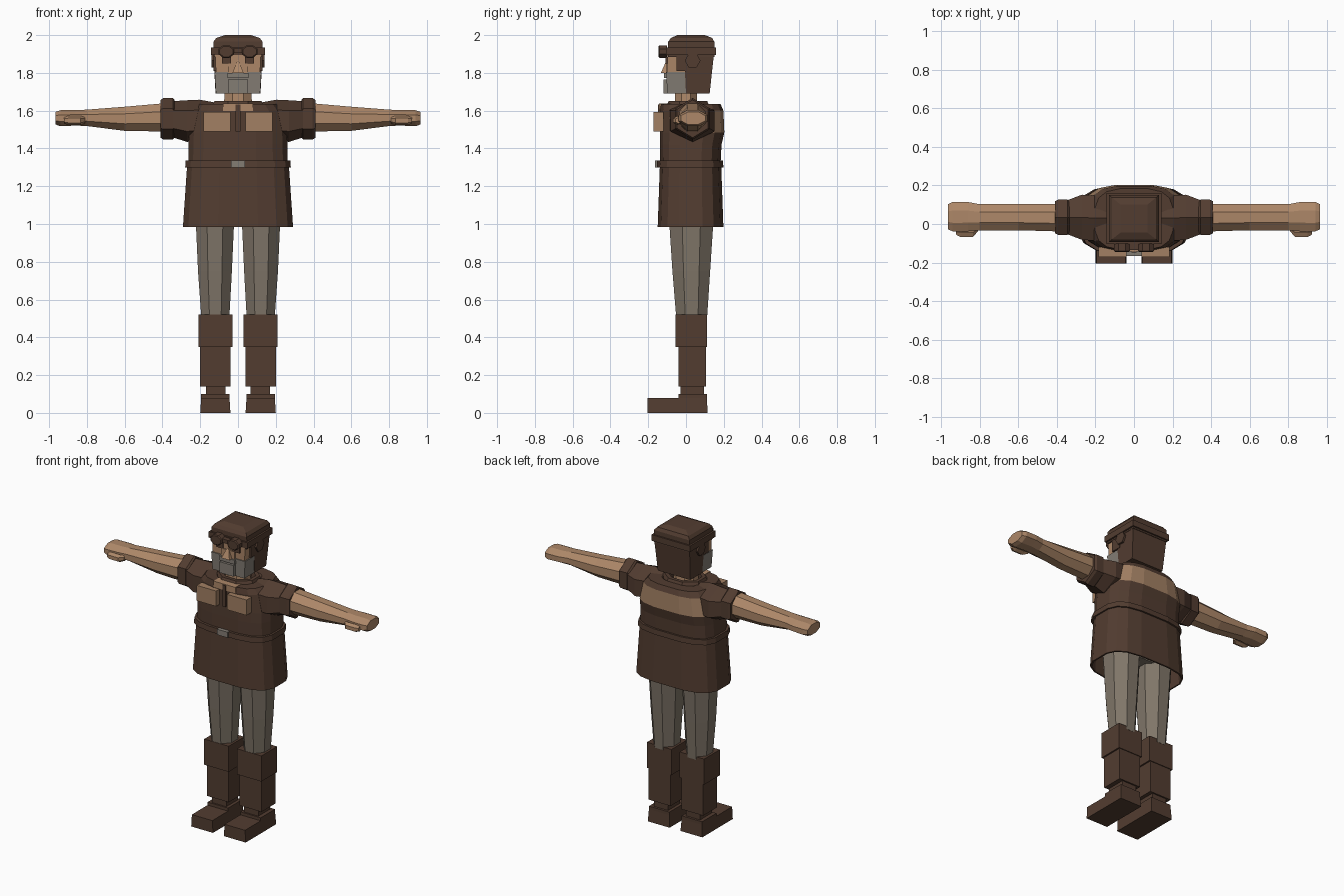
import bpy, bmesh, math
from mathutils import Vector

if "Cube" in bpy.data.objects:
    bpy.data.objects.remove(bpy.data.objects["Cube"], do_unlink=True)


def material(name, rgb):
    m = bpy.data.materials.new(name)
    m.use_nodes = True
    m.diffuse_color = (*rgb, 1)
    m.node_tree.nodes["Principled BSDF"].inputs["Base Color"].default_value = (*rgb, 1)
    return m


brown = material("leather brown", (0.085, 0.046, 0.03))
skin = material("skin", (0.42, 0.245, 0.14))
tan = material("tan cloth", (0.36, 0.215, 0.125))
grey = material("trouser grey", (0.215, 0.18, 0.14))
silver = material("beard grey", (0.23, 0.205, 0.175))


def finish(name, bm, mats, pair=False):
    """Turn a bmesh into a flat-shaded object, mirrored across x if it is one of a pair."""
    bmesh.ops.recalc_face_normals(bm, faces=bm.faces)
    me = bpy.data.meshes.new(name)
    bm.to_mesh(me)
    bm.free()
    for m in mats:
        me.materials.append(m)
    ob = bpy.data.objects.new(name, me)
    bpy.context.collection.objects.link(ob)
    if pair:
        ob.modifiers.new("Mirror", 'MIRROR')
    return ob


def ring(centre, ru, rv, sides, axis='Z', power=2.0, turn=0.5):
    """Superellipse ring of points around an axis."""
    pts = []
    for i in range(sides):
        a = 2 * math.pi * (i + turn) / sides
        c, s = math.cos(a), math.sin(a)
        u = math.copysign(abs(c) ** (2 / power), c) * ru
        v = math.copysign(abs(s) ** (2 / power), s) * rv
        off = {'Z': (u, v, 0), 'X': (0, u, v), 'Y': (u, 0, v)}[axis]
        pts.append(Vector(centre) + Vector(off))
    return pts


def rect(x0, x1, y0, y1, z):
    return [Vector(p) for p in ((x0, y0, z), (x1, y0, z), (x1, y1, z), (x0, y1, z))]


def loft(name, rings, mat, pair=False, caps=(True, True), rule=None, mats=None):
    bm = bmesh.new()
    rows = [[bm.verts.new(p) for p in r] for r in rings]
    n = len(rows[0])
    for a, b in zip(rows, rows[1:]):
        for i in range(n):
            bm.faces.new((a[i], a[(i + 1) % n], b[(i + 1) % n], b[i]))
    for row, cap in ((rows[0], caps[0]), (rows[-1], caps[1])):
        if cap:
            bm.faces.new(row)
    if rule:
        bmesh.ops.recalc_face_normals(bm, faces=bm.faces)
        bm.normal_update()
        for f in bm.faces:
            f.material_index = rule(f)
    return finish(name, bm, mats or [mat], pair)


def box(name, x0, x1, y0, y1, z0, z1, mat, pair=False):
    return loft(name, [rect(x0, x1, y0, y1, z0), rect(x0, x1, y0, y1, z1)], mat, pair)


# Boots
loft("foot", [rect(.04, .2, -.205, .115, 0), rect(.045, .195, -.205, .11, .08)], brown, True)
box("boot_heel", .045, .195, -.04, .11, .05, .1, brown, True)
box("boot_ankle", .065, .17, -.03, .095, .09, .15, brown, True)
box("boot_shaft", .04, .2, -.04, .105, .14, .36, brown, True)
box("boot_cuff", .03, .21, -.055, .11, .35, .52, brown, True)

# Trousers
loft("leg", [ring((.12, .03, .5), .08, .088, 8), ring((.122, .028, .75), .097, .108, 8),
             ring((.122, .028, 1.06), .112, .13, 8)], grey, True)
box("pelvis", -.17, .17, -.07, .12, 1.03, 1.15, grey)


# Tunic body
def body(z, rx, y0, y1, power=3.2):
    return ring((0, (y0 + y1) / 2, z), rx, (y1 - y0) / 2, 16, power=power)


skirt = loft("tunic_skirt", [body(.985, .295, -.152, .2), body(1.32, .272, -.14, .188)],
             brown, caps=(False, True))
thick = skirt.modifiers.new("Thickness", 'SOLIDIFY')
thick.thickness = .01
thick.offset = -1


def yoke(f):
    z = f.calc_center_median().z
    return 1 if 1.49 < z < 1.6 and f.normal.y > .3 else 0


loft("tunic_torso", [body(1.3, .267, -.138, .184), body(1.42, .265, -.14, .19),
                     body(1.485, .262, -.14, .205), body(1.6, .235, -.14, .2),
                     body(1.635, .205, -.135, .185), body(1.635, .13, -.09, .12),
                     body(1.61, .11, -.08, .1)],
     brown, rule=yoke, mats=[brown, tan])
loft("belt", [body(1.3, .283, -.157, .2), body(1.335, .28, -.155, .198)], brown)
box("belt_buckle", -.038, .038, -.165, -.14, 1.3, 1.337, silver)
box("chest_pocket", .04, .183, -.172, -.12, 1.49, 1.592, tan, True)

# Throat and collar
loft("neck", [ring((0, 0, 1.56), .085, .07, 8), ring((0, 0, 1.72), .075, .06, 8)], skin)
box("throat_patch", -.08, .08, -.143, -.08, 1.597, 1.637, skin)
box("collar_button", -.012, .012, -.147, -.13, 1.49, 1.632, brown)
loft("collar", [ring((0, .01, 1.6), .16, .135, 8), ring((0, .01, 1.652), .135, .11, 8),
                ring((0, .01, 1.652), .11, .085, 8), ring((0, .01, 1.6), .1, .075, 8)],
     brown, caps=(False, False))


# Sleeves and arms run along x
def limb(name, sections, mat, sides, turn):
    rings = [ring((x, y, z), ry, rz, sides, 'X', turn=turn) for x, y, z, ry, rz in sections]
    return loft(name, rings, mat, True)


limb("sleeve", [(.13, .03, 1.555, .13, .09), (.205, .03, 1.55, .135, .108),
                (.27, .035, 1.545, .135, .11), (.35, .035, 1.555, .1, .095)], brown, 6, .5)
limb("sleeve_cuff", [(.335, .035, 1.557, .09, .1), (.345, .035, 1.557, .105, .11),
                     (.395, .035, 1.557, .105, .11), (.41, .035, 1.557, .095, .1)], brown, 6, .5)
limb("arm", [(.37, .032, 1.565, .077, .082), (.6, .035, 1.557, .073, .069),
             (.8, .035, 1.562, .073, .047), (.86, .038, 1.562, .082, .044),
             (.94, .038, 1.56, .083, .046), (.965, .038, 1.56, .07, .036)], skin, 8, .5)
limb("thumb", [(.81, -.025, 1.55, .015, .018), (.835, -.045, 1.548, .026, .024),
               (.9, -.045, 1.548, .026, .024), (.922, -.04, 1.548, .018, .016)], skin, 6, .5)

# Head
loft("face", [rect(-.112, .112, -.095, .02, 1.7), rect(-.122, .122, -.1, .02, 1.92)], skin)
loft("head_back", [rect(-.119, .119, .0, .125, 1.69), rect(-.13, .13, -.01, .148, 1.9)], brown)
box("sideburn", .1, .129, -.05, .02, 1.81, 1.91, brown, True)
loft("beard", [rect(-.117, .117, -.1, .015, 1.69), rect(-.124, .124, -.104, .005, 1.805)], silver)
box("beard_chin", -.052, .052, -.12, -.09, 1.692, 1.765, silver)
box("moustache", -.056, .056, -.116, -.09, 1.772, 1.8, silver)
loft("nose", [rect(-.03, .03, -.133, -.09, 1.8), rect(-.004, .004, -.104, -.09, 1.865)], skin)
box("nose_bridge_skin", -.05, .05, -.106, -.09, 1.8, 1.85, skin)
box("eye", .036, .086, -.108, -.09, 1.85, 1.885, brown, True)
loft("ear_flap", [ring((x, .035, 1.865), r, r, 6, 'X', turn=0)
                  for x, r in ((.11, .042), (.14, .042))], brown, True)

# Cap with goggles strap
loft("cap", [rect(-.131, .131, -.095, .15, 1.885), rect(-.13, .13, -.094, .15, 1.965),
             rect(-.115, .115, -.08, .138, 1.985), rect(-.07, .07, -.045, .1, 2.0)], brown)
box("goggles_strap", -.142, .142, -.105, .16, 1.895, 1.935, brown)
loft("goggles_lens", [ring((.062, y, 1.913), r * 1.25, r, 8, 'Y')
                      for y, r in ((-.1, .036), (-.14, .036), (-.145, .03))], brown, True)
box("goggles_bridge", -.03, .03, -.135, -.1, 1.905, 1.93, brown)
